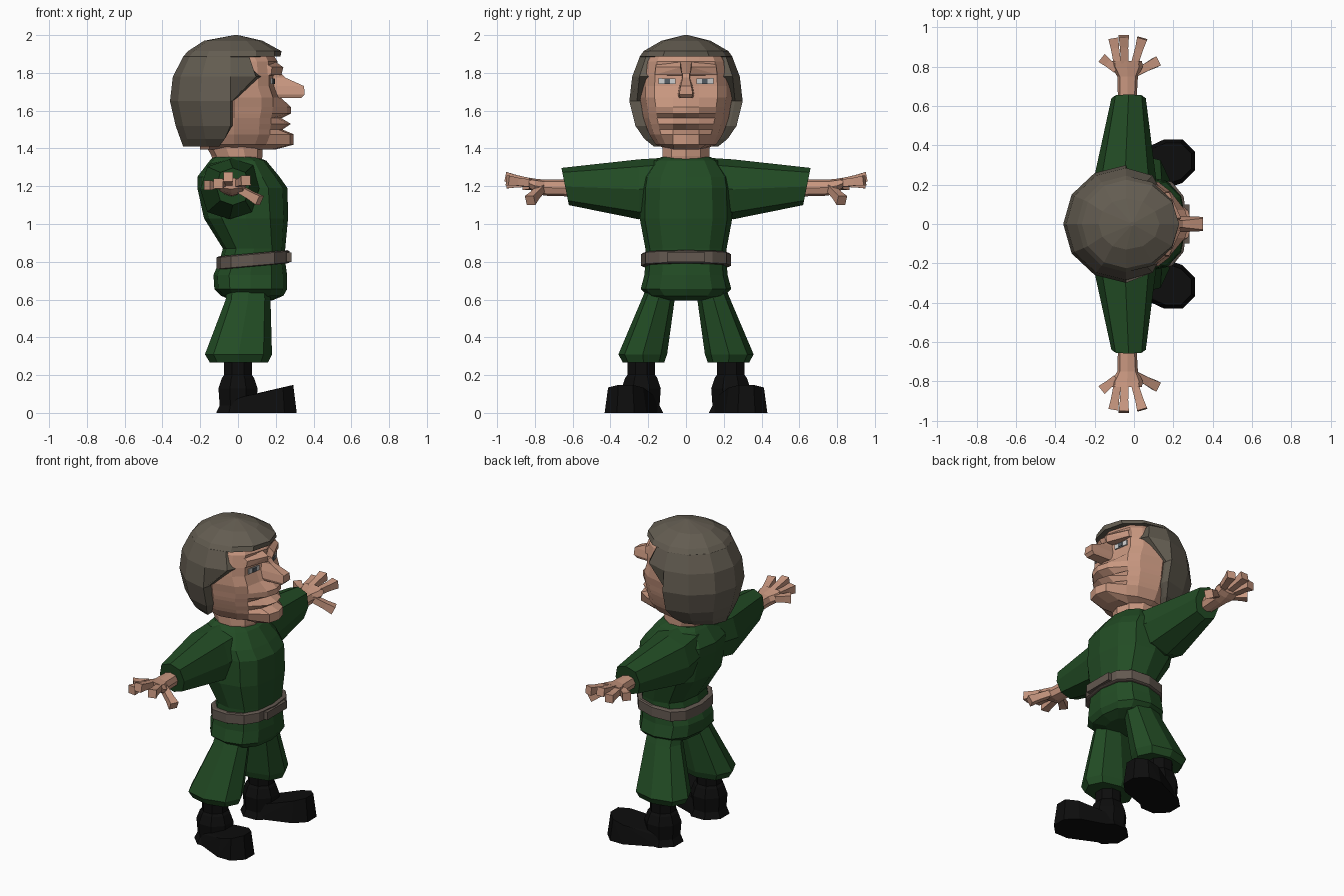
import bpy, bmesh, math
from mathutils import Vector


def mat(name, rgb):
    m = bpy.data.materials.new(name)
    m.diffuse_color = (*rgb, 1)
    return m


SKIN = mat("skin", (0.58, 0.31, 0.215))
HAIR = mat("grey_brown_hair", (0.125, 0.108, 0.082))
GREEN = mat("green_cloth", (0.016, 0.072, 0.018))
BELT = mat("belt_leather", (0.125, 0.098, 0.08))
BLACK = mat("black_leather", (0.004, 0.004, 0.004))
WHITE = mat("eye_white", (0.6, 0.6, 0.6))
IRIS = mat("eye_iris", (0.09, 0.11, 0.13))


def finish(bm, name, material):
    bmesh.ops.remove_doubles(bm, verts=bm.verts, dist=0.0002)
    bmesh.ops.recalc_face_normals(bm, faces=bm.faces)
    me = bpy.data.meshes.new(name)
    bm.to_mesh(me)
    bm.free()
    me.materials.append(material)
    ob = bpy.data.objects.new(name, me)
    bpy.context.collection.objects.link(ob)
    return ob


def loft(name, rings, material):
    """Skin a list of equal-length point rings and cap both ends."""
    bm = bmesh.new()
    vs = [[bm.verts.new(p) for p in r] for r in rings]
    n = len(vs[0])
    for a, b in zip(vs, vs[1:]):
        for i in range(n):
            bm.faces.new((a[i], a[(i + 1) % n], b[(i + 1) % n], b[i]))
    bm.faces.new(vs[0])
    bm.faces.new(vs[-1])
    return finish(bm, name, material)


def hull(name, pts, material):
    bm = bmesh.new()
    for p in pts:
        bm.verts.new(p)
    bmesh.ops.convex_hull(bm, input=bm.verts)
    bmesh.ops.dissolve_limit(bm, angle_limit=0.02, verts=bm.verts, edges=bm.edges)
    return finish(bm, name, material)


def oval(z, x0, x1, y0, y1, n=12, power=1.0, tilt=0.0, turn=0.0):
    """Horizontal ring filling a box; power < 1 makes it squarer."""
    pts = []
    for i in range(n):
        a = 2 * math.pi * (i + turn) / n
        c, s = math.cos(a), math.sin(a)
        c = math.copysign(abs(c) ** power, c)
        s = math.copysign(abs(s) ** power, s)
        x = (x0 + x1) / 2 + c * (x1 - x0) / 2
        pts.append(Vector((x, (y0 + y1) / 2 + s * (y1 - y0) / 2, z + tilt * x)))
    return pts


def cross(y, x0, x1, z0, z1, n=8, lean=0.0, power=0.8):
    """Ring across the y axis, for arms and hands."""
    ring = oval(0, x0, x1, z0, z1, n, power)
    zm = (z0 + z1) / 2
    return [Vector((p.x, y + lean * (p.y - zm), p.y)) for p in ring]


def box(name, x0, x1, y0, y1, z0, z1, material):
    return hull(name, [(x, y, z) for x in (x0, x1) for y in (y0, y1) for z in (z0, z1)], material)


def flip(rings, s):
    return [[Vector((p.x, p.y * s, p.z)) for p in r] for r in rings]


# Tunic body: z, back x, front x, half width
body = [(0.595, -0.03, 0.18, 0.10), (0.62, -0.09, 0.24, 0.20), (0.655, -0.125, 0.26, 0.24),
        (0.73, -0.13, 0.26, 0.22), (0.80, -0.10, 0.25, 0.215), (0.87, -0.08, 0.25, 0.215),
        (1.03, -0.18, 0.265, 0.245), (1.19, -0.215, 0.262, 0.24), (1.25, -0.215, 0.22, 0.23),
        (1.335, -0.15, 0.15, 0.17), (1.355, -0.13, 0.10, 0.13)]
loft("tunic", [oval(z, a, b, -w, w, 12, 0.8) for z, a, b, w in body], GREEN)

# Belt with buckle
loft("belt", [oval(z, a, b, -w, w, 12, 0.75, 0.09) for z, a, b, w in
              [(0.768, -0.105, 0.262, 0.23), (0.772, -0.115, 0.272, 0.238),
               (0.832, -0.115, 0.272, 0.238), (0.838, -0.10, 0.262, 0.23)]], BELT)
box("buckle", 0.255, 0.282, -0.10, 0.10, 0.80, 0.85, BELT)

# Neck
loft("neck", [oval(z, a, b, -w, w, 10) for z, a, b, w in
              [(1.31, -0.13, 0.12, 0.13), (1.36, -0.14, 0.13, 0.13), (1.45, -0.19, 0.13, 0.13)]], SKIN)

# Head: z, centre front x, cheek x, half width
levels = [(1.395, 0.20, 0.10, 0.10), (1.42, 0.295, 0.15, 0.16), (1.475, 0.295, 0.17, 0.195),
          (1.50, 0.235, 0.17, 0.205), (1.53, 0.28, 0.175, 0.215), (1.56, 0.23, 0.175, 0.225),
          (1.585, 0.28, 0.18, 0.23), (1.62, 0.28, 0.185, 0.235), (1.67, 0.225, 0.185, 0.245),
          (1.73, 0.20, 0.165, 0.245), (1.785, 0.19, 0.165, 0.24), (1.86, 0.21, 0.16, 0.225),
          (1.92, 0.17, 0.13, 0.19)]
head = []
for z, xf, xc, w in levels:
    half = [(xf - 0.02, 0.07), (xc, w * 0.68), (xc - 0.06, w * 0.87), (-0.02, w), (-0.15, w * 0.75)]
    ring = [(xf, 0)] + half + [(-0.2, 0)] + [(x, -y) for x, y in reversed(half)]
    head.append([Vector((x, y, z)) for x, y in ring])
loft("head", head, SKIN)

# Nose
nose = [(1.80, 0.15, 0.225, 0.025), (1.775, 0.15, 0.25, 0.022), (1.73, 0.16, 0.35, 0.036),
        (1.685, 0.16, 0.352, 0.045), (1.668, 0.18, 0.335, 0.038)]
loft("nose", [[(a, -w, z), (b, -w * 0.8, z), (b, w * 0.8, z), (a, w, z)] for z, a, b, w in nose], SKIN)

# Hair: z, back x, front limit x, half width; the front limit leaves the face open
hair_levels = [(1.41, -0.29, -0.10, 0.17), (1.45, -0.305, -0.07, 0.22), (1.52, -0.33, -0.03, 0.268),
               (1.65, -0.36, -0.03, 0.30), (1.78, -0.345, 0.15, 0.285), (1.885, -0.29, 0.06, 0.245),
               (1.886, -0.29, 0.225, 0.245), (1.915, -0.265, 0.23, 0.225), (1.97, -0.18, 0.13, 0.13),
               (2.0, -0.02, 0.0, 0.01)]
hair = []
for z, xb, lim, w in hair_levels:
    front = min(0.23, lim) if z > 1.9 else 0.23
    mid = -0.04 if z < 1.99 else -0.01
    ring = []
    for i in range(12):
        c, s = math.cos(i * math.pi / 6), math.sin(i * math.pi / 6)
        x = mid + c * ((front - mid) if c > 0 else (mid - xb))
        ring.append(Vector((min(x, lim), s * w, z)))
    hair.append(ring)
loft("hair", hair, HAIR)

for s, side in ((1, "left"), (-1, "right")):
    # Eyes and brows
    hull("eye_" + side, [(x + d, s * y, z) for d in (0, 0.008) for x, y, z in
         [(0.187, 0.055, 1.74), (0.187, 0.055, 1.77), (0.172, 0.145, 1.74), (0.172, 0.145, 1.772)]], WHITE)
    hull("iris_" + side, [(x + d, s * y, z) for d in (0, 0.005) for x, y, z in
         [(0.190, 0.085, 1.742), (0.190, 0.085, 1.768), (0.185, 0.115, 1.742), (0.185, 0.115, 1.768)]], IRIS)
    hull("brow_" + side, [(x, s * y, z) for x, y, z in
         [(0.15, 0.02, 1.785), (0.23, 0.02, 1.79), (0.24, 0.03, 1.83), (0.19, 0.03, 1.865),
          (0.11, 0.175, 1.785), (0.175, 0.165, 1.79), (0.18, 0.16, 1.83), (0.13, 0.16, 1.86)]], SKIN)

    # Sleeve
    sleeve = [cross(0.08, -0.19, 0.13, 1.06, 1.353), cross(0.25, -0.20, 0.11, 1.025, 1.342),
              cross(0.64, -0.115, 0.06, 1.10, 1.297, lean=0.2)]
    loft("sleeve_" + side, flip(sleeve, s), GREEN)

    # Palm with wrist
    palm = [cross(0.58, -0.08, 0.01, 1.145, 1.235), cross(0.75, -0.085, 0.02, 1.15, 1.235),
            cross(0.80, -0.115, 0.045, 1.165, 1.24), cross(0.83, -0.115, 0.04, 1.185, 1.245)]
    loft("palm_" + side, flip(palm, s), SKIN)

    # Fingers and thumb: base point to tip point
    digits = [((-0.09, 0.785, 1.205), (-0.165, 0.845, 1.205)), ((-0.085, 0.82, 1.215), (-0.105, 0.945, 1.215)),
              ((-0.048, 0.82, 1.222), (-0.052, 0.956, 1.25)), ((0.005, 0.82, 1.215), (0.042, 0.945, 1.23)),
              ((0.0, 0.765, 1.19), (0.115, 0.825, 1.125))]
    for k, (a, b) in enumerate(digits):
        a, b = Vector(a), Vector(b)
        d = (b - a).normalized()
        u = d.cross(Vector((0, 0, 1))).normalized()
        v = u.cross(d)
        rings = []
        for p, r in ((a, 0.019), (a.lerp(b, 0.6), 0.021), (b, 0.026)):
            rings.append([p + u * r * i + v * r * j for i, j in ((1, 1), (-1, 1), (-1, -1), (1, -1))])
        loft(("thumb_" if k == 4 else f"finger_{k + 1}_") + side, flip(rings, s), SKIN)

    # Trouser leg
    leg = [oval(0.66, -0.06, 0.17, 0.04, 0.21, 8, 0.85), oval(0.60, -0.065, 0.172, 0.06, 0.235, 8, 0.85),
           oval(0.31, -0.175, 0.18, 0.10, 0.358, 8, 0.85), oval(0.268, -0.15, 0.16, 0.115, 0.335, 8, 0.85)]
    loft("trouser_leg_" + side, flip(leg, s), GREEN)

    # Boot shaft and heel
    shaft = [oval(z, -r, r, 0.237 - r, 0.237 + r, 8, 1, 0, 0.5) for z, r in
             [(0, 0.125), (0.04, 0.105), (0.13, 0.112), (0.185, 0.092), (0.20, 0.08), (0.32, 0.08)]]
    loft("boot_shaft_" + side, flip(shaft, s), BLACK)

    # Boot foot with raised toe, turned slightly outward
    foot = []
    for z, r, lift in ((0, 0.12, 0), (0.06, 0.105, 0), (0.075, 0.10, 0.25)):
        foot += oval(z, 0.20 - r, 0.20 + r, 0.32 - r, 0.32 + r, 8, 1, lift, 0.5)
        foot += oval(z, -r * 0.9, r * 0.9, 0.24 - r * 0.9, 0.24 + r * 0.9, 8, 1, lift, 0.5)
    hull("boot_foot_" + side, [(p.x, p.y * s, p.z) for p in foot], BLACK)
